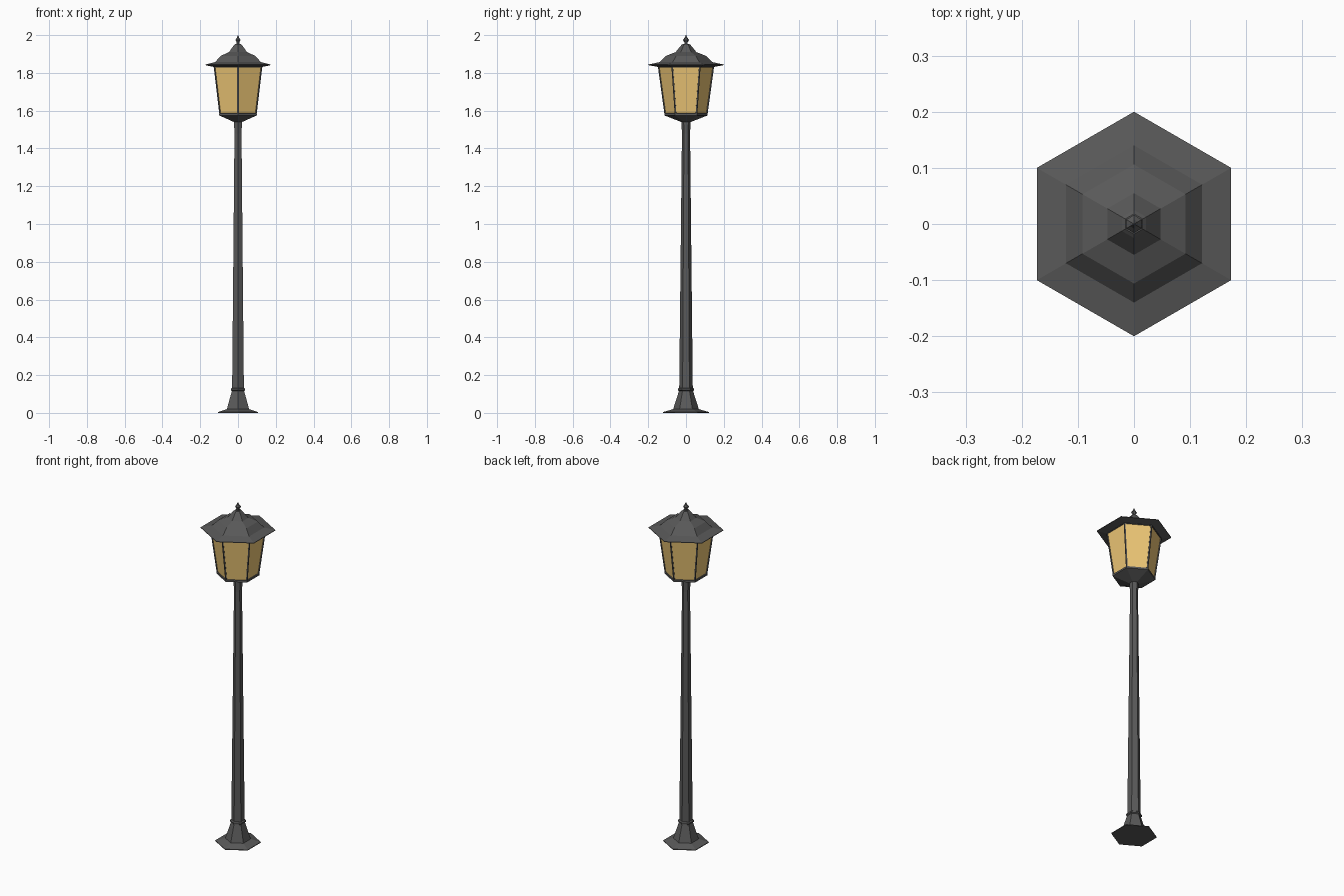
import bpy, bmesh
from math import sin, cos, pi

if "Cube" in bpy.data.objects:
    bpy.data.objects.remove(bpy.data.objects["Cube"])


def material(name, rgb):
    m = bpy.data.materials.new(name)
    m.diffuse_color = (*rgb, 1)
    m.use_nodes = True
    m.node_tree.nodes["Principled BSDF"].inputs["Base Color"].default_value = m.diffuse_color
    return m


IRON = material("dark_iron", (0.1, 0.1, 0.1))
GLASS = material("amber_glass", (0.85, 0.57, 0.18))


def hex_part(name, profile, panes=False):
    """Six-sided solid from (radius, z) rings; corners point along y."""
    bm = bmesh.new()
    rings = [[bm.verts.new((r * cos(pi / 2 + i * pi / 3), r * sin(pi / 2 + i * pi / 3), z))
              for i in range(6)] for r, z in profile]
    sides = []
    for a, b in zip(rings, rings[1:]):
        for i in range(6):
            j = (i + 1) % 6
            sides.append(bm.faces.new((a[i], a[j], b[j], b[i])))
    bm.faces.new(rings[0][::-1])
    bm.faces.new(rings[-1])
    bm.normal_update()
    if panes:
        # recess a glass pane into every side, leaving the frame bars
        bmesh.ops.inset_individual(bm, faces=sides, thickness=0.008)
        bmesh.ops.inset_individual(bm, faces=sides, thickness=0.0005, depth=-0.005)
        for f in sides:
            f.material_index = 1
    mesh = bpy.data.meshes.new(name)
    bm.to_mesh(mesh)
    bm.free()
    mesh.materials.append(IRON)
    mesh.materials.append(GLASS)
    ob = bpy.data.objects.new(name, mesh)
    bpy.context.collection.objects.link(ob)
    return ob


# foot with a wide flange and tapered plinth
hex_part("foot", [(0.122, 0), (0.122, 0.004), (0.068, 0.02), (0.036, 0.12)])
# collar ring between foot and pole
hex_part("collar", [(0.036, 0.115), (0.043, 0.12), (0.043, 0.128), (0.036, 0.133)])
# tapered pole, flared slightly under the lantern
hex_part("pole", [(0.036, 0.12), (0.0215, 1.48), (0.025, 1.55)])
# cup carrying the lantern
hex_part("lantern_cup", [(0.025, 1.54), (0.115, 1.575), (0.115, 1.583)])
# framed glass lantern
hex_part("lantern", [(0.114, 1.58), (0.149, 1.835)], panes=True)
# roof: brim, stepped dome and peak
hex_part("roof", [(0.14, 1.83), (0.155, 1.833), (0.2, 1.841), (0.2, 1.844), (0.14, 1.857),
                  (0.106, 1.89), (0.055, 1.91), (0.025, 1.947), (0.018, 1.953)])
# finial on the peak
hex_part("finial", [(0.008, 1.95), (0.008, 1.96), (0.016, 1.975), (0.008, 1.985), (0.001, 2.0)])
